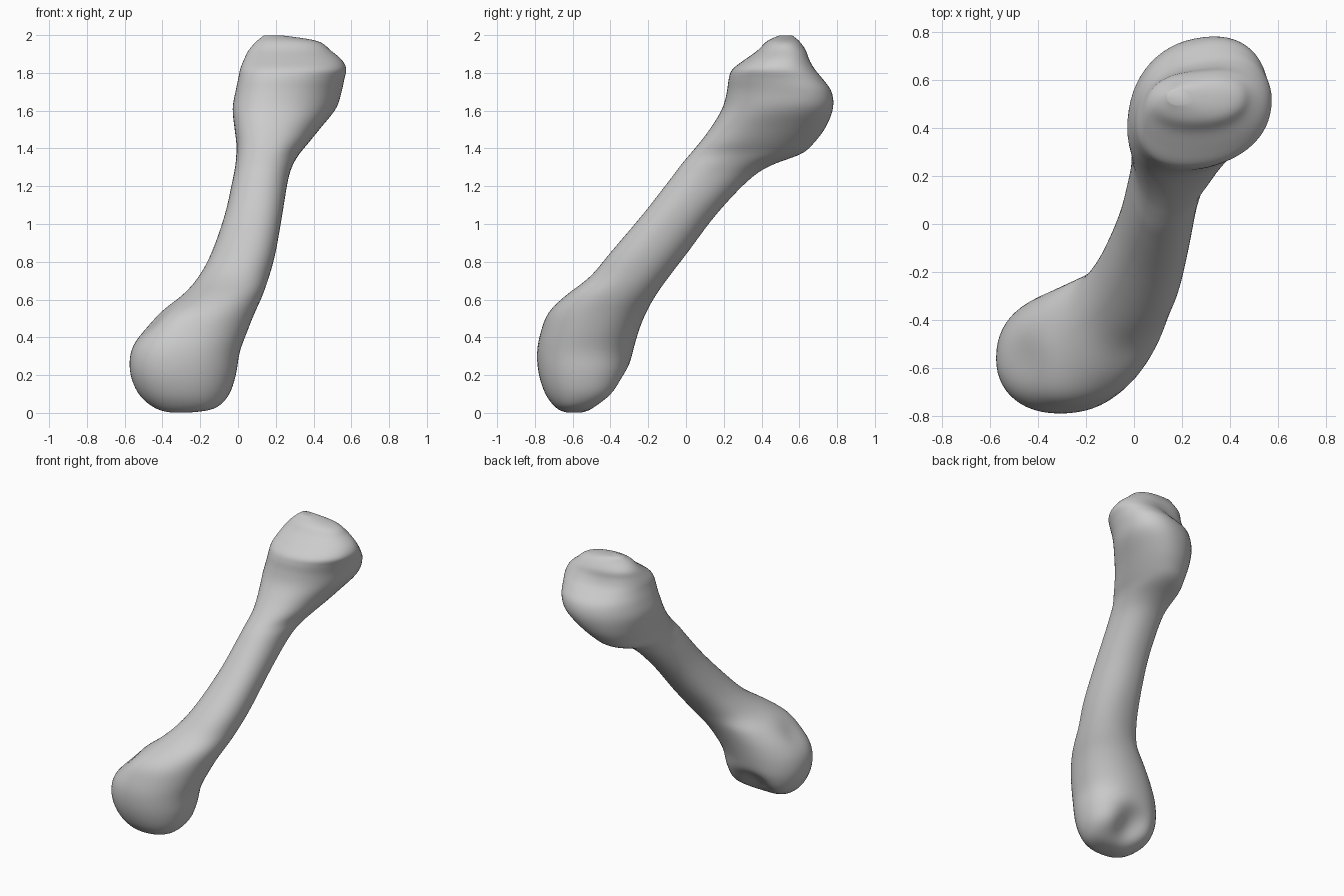
import bpy
import bmesh
import math
from mathutils import Vector

if "Cube" in bpy.data.objects:
    bpy.data.objects.remove(bpy.data.objects["Cube"], do_unlink=True)

SIDES = 56       # points around each cross-section
STEPS = 6        # rings between two neighbouring profile rows
FULLNESS = .91   # below one makes the cross-sections fuller than an ellipse

# Profile rows: height, x min, x max, y min, y max, skew
PROFILE = [
    (0, -.34, -.28, -.62, -.56, 0),
    (.02, -.43, -.13, -.68, -.48, 0),
    (.09, -.52, -.05, -.74, -.35, .03),
    (.2, -.57, -.01, -.78, -.3, .06),
    (.32, -.57, .01, -.79, -.28, .08),
    (.43, -.52, .05, -.77, -.25, .13),
    (.53, -.43, .09, -.73, -.21, .18),
    (.62, -.3, .13, -.64, -.16, .18),
    (.72, -.21, .165, -.51, -.09, .12),
    (.85, -.14, .2, -.4, .01, .04),
    (1.05, -.07, .235, -.23, .16, 0),
    (1.23, -.03, .265, -.09, .33, .03),
    (1.31, -.015, .29, -.03, .45, .08),
    (1.37, -.01, .325, .02, .61, .12),
    (1.43, -.01, .375, .07, .68, .15),
    (1.51, -.02, .44, .13, .74, .2),
    (1.61, -.03, .52, .19, .78, .25),
    (1.7, -.015, .55, .215, .775, .25),
    (1.77, .0, .565, .225, .73, .22),
    (1.82, .01, .575, .245, .69, .18),
    (1.87, .03, .55, .31, .66, .15),
    (1.92, .055, .49, .38, .64, .12),
    (1.97, .1, .42, .43, .6, .1),
    (2, .14, .22, .5, .56, 0),
]


def spline(a, b, c, d, t):
    """Smooth step from b to c, led by the neighbours a and d."""
    return b + .5 * t * (c - a + t * (2 * a - 5 * b + 4 * c - d
                                      + t * (3 * (b - c) + d - a)))


def smooth_rows(rows):
    last = len(rows) - 1
    for i in range(last):
        near = [rows[min(max(i + k, 0), last)] for k in (-1, 0, 1, 2)]
        for s in range(STEPS):
            yield [spline(*values, s / STEPS) for values in zip(*near)]
    yield rows[last]


def fuller(value):
    return math.copysign(abs(value) ** FULLNESS, value)


def section(bm, row):
    """Skewed, slightly squared ellipse that fills the given extents."""
    z, x0, x1, y0, y1, skew = row
    ring = []
    for k in range(SIDES):
        t = 2 * math.pi * k / SIDES
        x = (x0 + x1) / 2 + (x1 - x0) / 2 * fuller(math.cos(t))
        y = (y0 + y1) / 2 + (y1 - y0) / 2 * fuller(math.sin(t + skew))
        ring.append(bm.verts.new((x, y, z)))
    return ring


def press(bm, centre, push, radius):
    """Push the surface around a point to form a hollow."""
    centre, push = Vector(centre), Vector(push)
    for v in bm.verts:
        gap = (v.co - centre).length / radius
        v.co += push * math.exp(-gap * gap)


# Bone body: lofted shaft with two swollen ends
bm = bmesh.new()
rings = [section(bm, row) for row in smooth_rows(PROFILE)]
for low, high in zip(rings, rings[1:]):
    for k in range(SIDES):
        n = (k + 1) % SIDES
        bm.faces.new((low[k], low[n], high[n], high[k]))
bm.faces.new(list(reversed(rings[0])))
bm.faces.new(rings[-1])

# Joint hollow between the two knuckles of the lower end
press(bm, (-.28, -.36, .11), (-.02, -.08, .04), .11)
# Shallow hollow on the outer face of the lower end
press(bm, (-.43, -.58, .46), (.02, .02, -.03), .11)
# Shallow saddle behind the crest of the upper end
press(bm, (.25, .67, 1.8), (0, -.02, -.01), .11)

bmesh.ops.recalc_face_normals(bm, faces=bm.faces)
mesh = bpy.data.meshes.new("bone")
bm.to_mesh(mesh)
bm.free()
bone = bpy.data.objects.new("bone", mesh)
bpy.context.collection.objects.link(bone)

# Soften the small ripples of the loft
soften = bone.modifiers.new("soften", "SMOOTH")
soften.factor = .5
soften.iterations = 8

# Plain grey material
grey = bpy.data.materials.new("bone grey")
grey.use_nodes = True
colour = (.6, .6, .6, 1)
grey.diffuse_color = colour
grey.node_tree.nodes["Principled BSDF"].inputs["Base Color"].default_value = colour
mesh.materials.append(grey)

bpy.ops.object.select_all(action="DESELECT")
bone.select_set(True)
bpy.context.view_layer.objects.active = bone
bpy.ops.object.shade_smooth()
